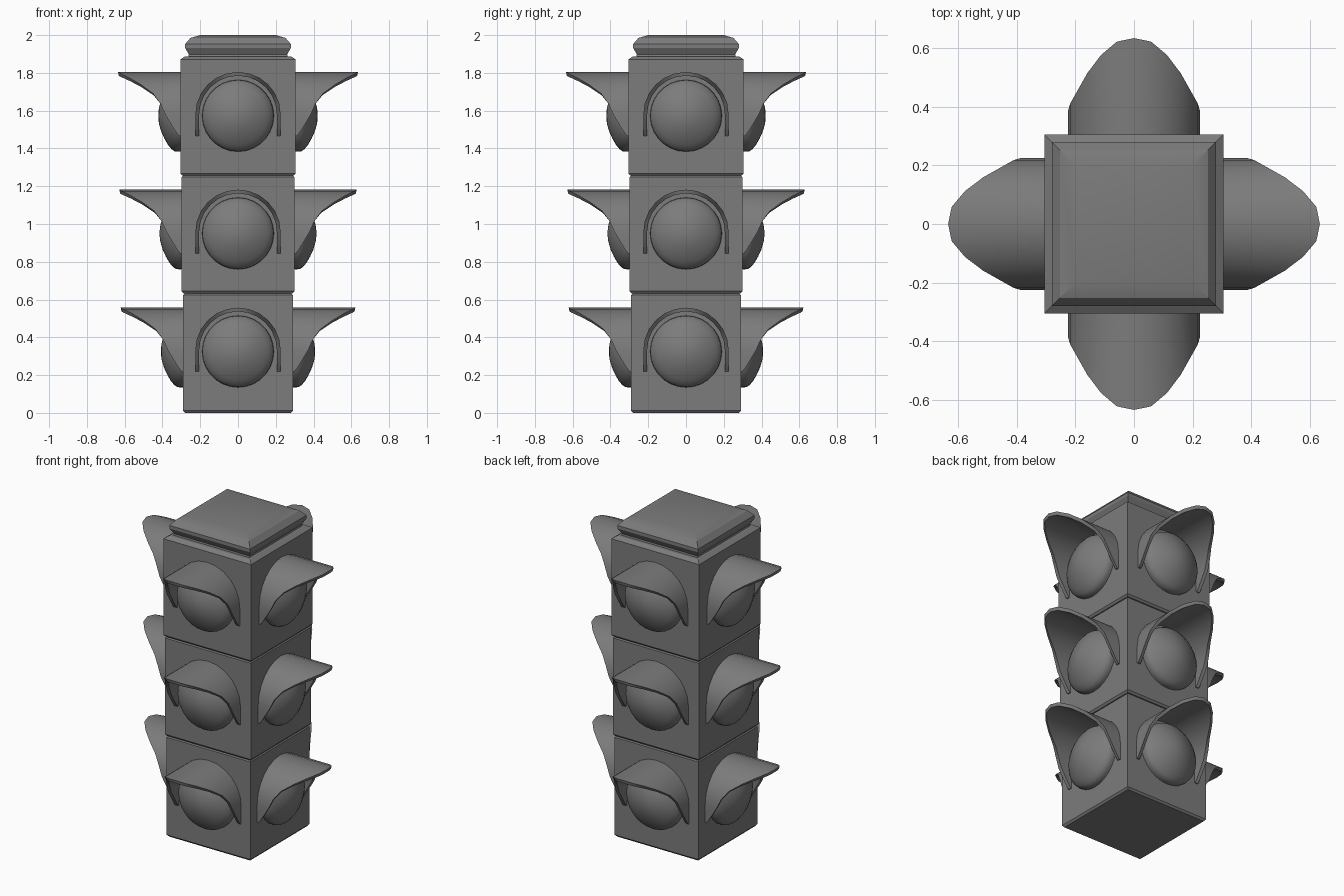
import bpy, bmesh
from math import pi, sin, cos, radians
from mathutils import Matrix

if "Cube" in bpy.data.objects:
    bpy.data.objects.remove(bpy.data.objects["Cube"])

dark = bpy.data.materials.new("dark_grey")
dark.diffuse_color = (.2, .2, .2, 1)
dark.use_nodes = True
dark.node_tree.nodes["Principled BSDF"].inputs["Base Color"].default_value = dark.diffuse_color


def finish(bm, name, angle=None, matrix=None):
    bmesh.ops.recalc_face_normals(bm, faces=bm.faces)
    if matrix:
        bm.transform(matrix)
    mesh = bpy.data.meshes.new(name)
    bm.to_mesh(mesh)
    bm.free()
    mesh.materials.append(dark)
    obj = bpy.data.objects.new(name, mesh)
    bpy.context.collection.objects.link(obj)
    if angle:
        mesh.shade_smooth()
        mesh.set_sharp_from_angle(angle=radians(angle))
    return obj


def loft(rings):
    """Join closed rings of points with quads and cap both ends."""
    bm = bmesh.new()
    loops = [[bm.verts.new(p) for p in ring] for ring in rings]
    n = len(loops[0])
    for a, b in zip(loops, loops[1:]):
        for i in range(n):
            j = (i + 1) % n
            bm.faces.new((a[i], a[j], b[j], b[i]))
    bm.faces.new(loops[0][::-1])
    bm.faces.new(loops[-1])
    return bm


def square_stack(name, profile):
    signs = ((-1, -1), (1, -1), (1, 1), (-1, 1))
    finish(loft([[(h * sx, h * sy, z) for sx, sy in signs]
                 for h, z in profile]), name, 20)


def lens(name, matrix):
    # domed lens bulging towards -y
    profile = [(.189, -.01), (.19, .015), (.188, .03), (.178, .046), (.155, .065),
               (.12, .085), (.085, .101), (.045, .113), (.012, .117)]
    n = 28
    rings = [[(r * cos(2 * pi * i / n), -d, r * sin(2 * pi * i / n))
              for i in range(n)] for r, d in profile]
    finish(loft(rings), name, 40, matrix)


def visor(name, matrix):
    # arched hood: straight legs, half-circle top, depth growing to the crown
    R, t = .226, .02
    half = [(R, -.112, .008, 90), (R, -.09, .025, 90), (R, -.05, .05, 90)]
    for a, d in ((90, .08), (75, .106), (60, .146), (45, .21), (30, .272),
                 (15, .318)):
        half.append((R * sin(radians(a)), R * cos(radians(a)), d, a))
    path = half + [(0, R, .33, 0)] + [(-x, z, d, -a) for x, z, d, a in half[::-1]]
    rings = []
    for x, z, d, a in path:
        ix, iz = x - t * sin(radians(a)), z - t * cos(radians(a))
        rings.append([(x, .01, z), (x, -d, z), (ix, -d + .004, iz), (ix, .01, iz)])
    finish(loft(rings), name, 40, matrix)


# three signal sections, slightly wider towards the top
sections = [("lower", .291, 0, .632, .325), ("middle", .298, .632, 1.256, .95),
            ("upper", .305, 1.256, 1.888, 1.573)]
for label, h, z0, z1, zc in sections:
    top_in = .025 if label == "upper" else .008
    square_stack(label + "_housing", [(h - .01, z0), (h, z0 + .012),
                                      (h, z1 - .5 * top_in - .004), (h - top_in, z1)])
    # lens and visor on each of the four faces
    for k, side in enumerate(("front", "right", "back", "left")):
        turn = Matrix.Rotation(k * pi / 2, 4, 'Z')
        lens(f"{label}_{side}_lens", turn @ Matrix.Translation((0, -h, zc)))
        visor(f"{label}_{side}_visor", turn @ Matrix.Translation((0, -h, zc + .006)))

# roof cap with a gently crowned top
square_stack("roof_cap", [(.265, 1.88), (.26, 1.897), (.28, 1.932), (.28, 1.952),
                          (.252, 1.985), (.2, 2.0)])
